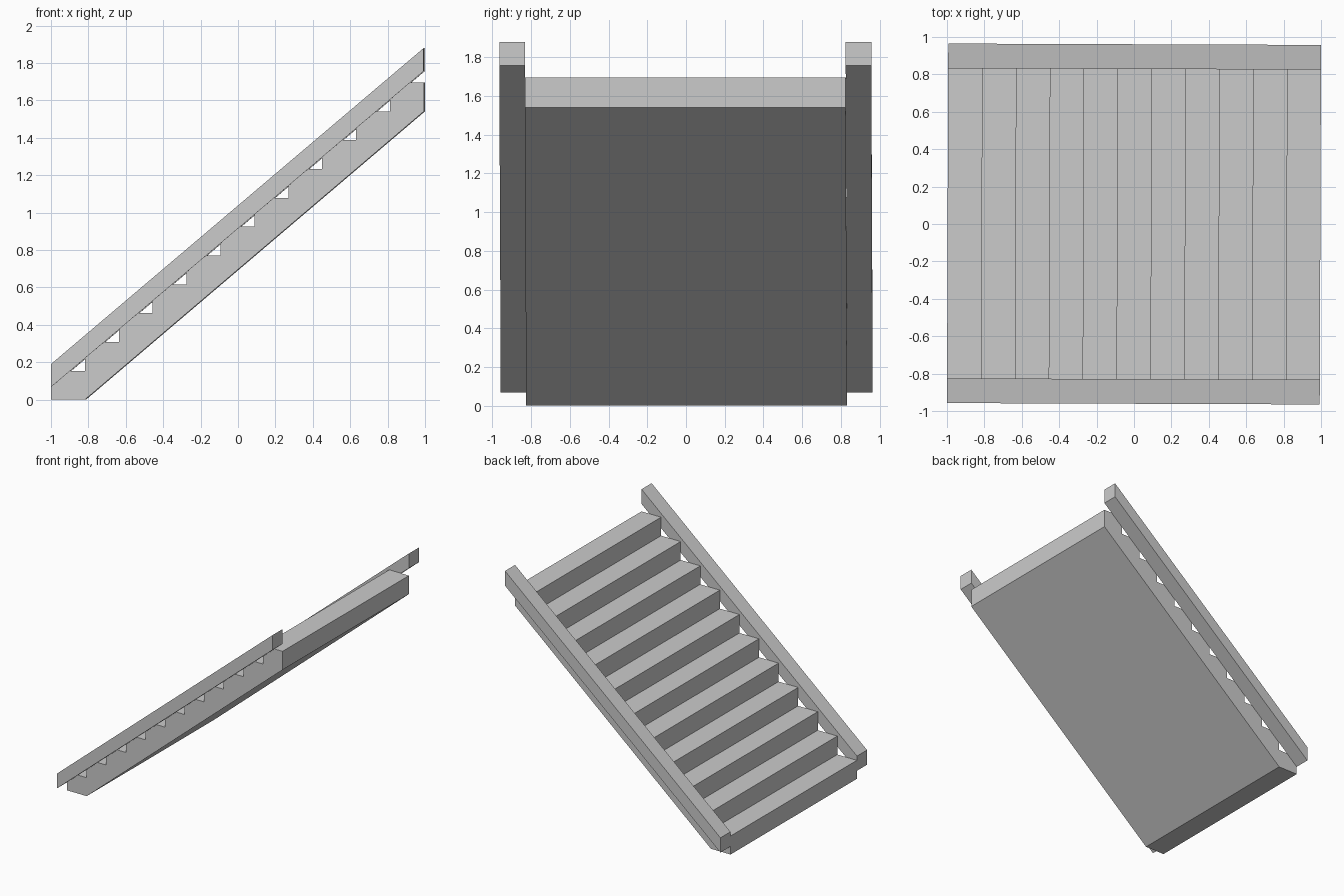
import bpy
import bmesh
from mathutils import Matrix

cube = bpy.data.objects.get("Cube")
if cube:
    bpy.data.objects.remove(cube, do_unlink=True)

# Single plain grey
grey = bpy.data.materials.new("plain grey")
grey.use_nodes = True
colour = (0.6, 0.6, 0.6, 1)
grey.diffuse_color = colour
grey.node_tree.nodes["Principled BSDF"].inputs["Base Color"].default_value = colour

STEPS = 11
HALF = 0.9965            # half the length of the flight
HEIGHT = 1.695           # height of the top tread
WIDTH = 0.829            # half the width of the treads
RAIL = 0.132             # rail thickness
RUN = 2 * HALF / STEPS
RISE = HEIGHT / STEPS
TWIST = Matrix.Rotation(-0.0037, 4, "Z")   # the flight sits very slightly turned


def extrude_profile(name, points, y0, y1):
    """Side profile in x and z, extruded from y0 to y1."""
    bm = bmesh.new()
    face = bm.faces.new([bm.verts.new((x, y0, z)) for x, z in points])
    new = bmesh.ops.extrude_face_region(bm, geom=[face])["geom"]
    moved = [v for v in new if isinstance(v, bmesh.types.BMVert)]
    bmesh.ops.translate(bm, verts=moved, vec=(0, y1 - y0, 0))
    bmesh.ops.recalc_face_normals(bm, faces=bm.faces)
    bm.transform(TWIST)
    mesh = bpy.data.meshes.new(name)
    bm.to_mesh(mesh)
    bm.free()
    mesh.materials.append(grey)
    obj = bpy.data.objects.new(name, mesh)
    bpy.context.collection.objects.link(obj)
    return obj


# Solid stair flight: stepped top, sloping underside
profile = [(-HALF, 0)]
for i in range(STEPS):
    x, z = -HALF + i * RUN, (i + 1) * RISE
    profile += [(x, z), (x + RUN, z)]
profile += [(HALF, HEIGHT - RISE), (-HALF + RUN, 0)]
extrude_profile("stair_flight", profile, -WIDTH, WIDTH)

# Sloping side rails flanking the flight
rail = [(-HALF, 0.067), (HALF, 1.757), (HALF, 1.88), (-HALF, 0.19)]
extrude_profile("right_rail", rail, -WIDTH - RAIL, -WIDTH)
extrude_profile("left_rail", rail, WIDTH, WIDTH + RAIL)
